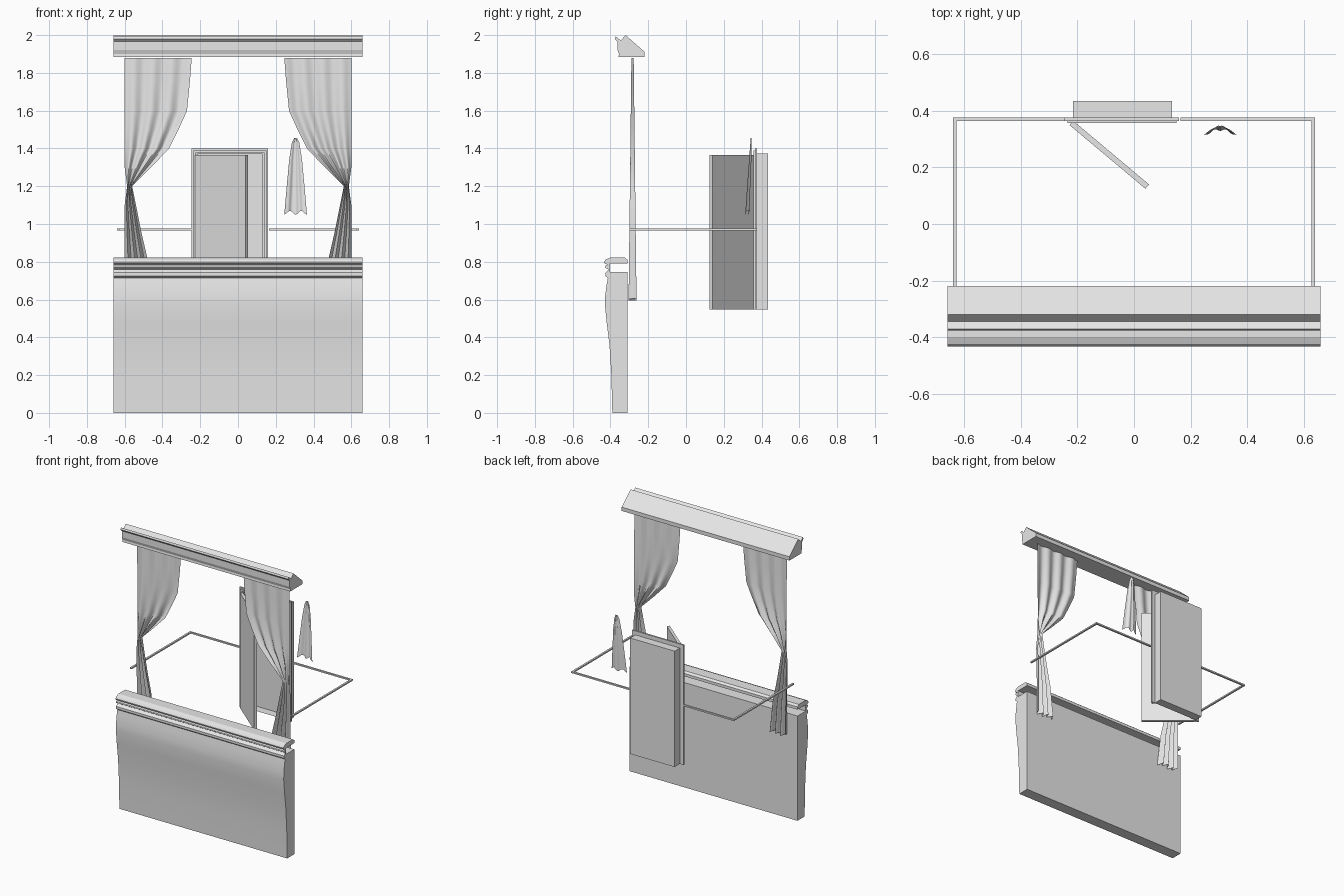
import bpy, bmesh, math
from mathutils import Matrix, Vector

cube = bpy.data.objects.get("Cube")
if cube:
    bpy.data.objects.remove(cube, do_unlink=True)

grey = bpy.data.materials.new("plain_grey")
grey.use_nodes = True
grey.diffuse_color = (0.8, 0.8, 0.8, 1)
grey.node_tree.nodes["Principled BSDF"].inputs["Base Color"].default_value = (0.8, 0.8, 0.8, 1)


def finish(name, bm, smooth=None):
    mesh = bpy.data.meshes.new(name)
    bm.to_mesh(mesh)
    bm.free()
    mesh.materials.append(grey)
    obj = bpy.data.objects.new(name, mesh)
    bpy.context.collection.objects.link(obj)
    if smooth:
        bpy.ops.object.select_all(action='DESELECT')
        obj.select_set(True)
        bpy.context.view_layer.objects.active = obj
        bpy.ops.object.shade_smooth_by_angle(angle=math.radians(smooth))
    return obj


def add_box(bm, lo, hi):
    lo, hi = Vector(lo), Vector(hi)
    m = Matrix.Translation((lo + hi) / 2) @ Matrix.Diagonal((*(hi - lo), 1))
    return bmesh.ops.create_cube(bm, size=1, matrix=m)["verts"]


def extrude_profile(name, profile, half, smooth=None):
    """Closed (y, z) profile swept along x."""
    bm = bmesh.new()
    face = bm.faces.new([bm.verts.new((-half, y, z)) for y, z in profile])
    ext = bmesh.ops.extrude_face_region(bm, geom=[face], use_keep_orig=True)
    new = [v for v in ext["geom"] if isinstance(v, bmesh.types.BMVert)]
    bmesh.ops.translate(bm, verts=new, vec=(2 * half, 0, 0))
    bmesh.ops.recalc_face_normals(bm, faces=bm.faces)
    return finish(name, bm, smooth)


def cloth(name, rows, cols, point, smooth=60):
    """Open sheet; point(u, row) gives each position."""
    bm = bmesh.new()
    grid = [[bm.verts.new(point(c / cols, r)) for c in range(cols + 1)] for r in rows]
    for a, b in zip(grid, grid[1:]):
        for c in range(cols):
            bm.faces.new((a[c], b[c], b[c + 1], a[c + 1]))
    return finish(name, bm, smooth)


# Counter wall with a gently bulging front
HALF = 0.66
extrude_profile("counter_wall", [
    (-0.31, 0), (-0.39, 0), (-0.395, 0.2), (-0.405, 0.36), (-0.42, 0.48),
    (-0.429, 0.57), (-0.428, 0.62), (-0.42, 0.68), (-0.408, 0.745), (-0.31, 0.745)], HALF, 25)

# Sill with its stepped front moulding
extrude_profile("counter_sill", [
    (-0.31, 0.79), (-0.31, 0.81), (-0.325, 0.822), (-0.40, 0.822), (-0.425, 0.812),
    (-0.433, 0.80), (-0.43, 0.79), (-0.415, 0.785), (-0.428, 0.778), (-0.43, 0.77),
    (-0.41, 0.758), (-0.427, 0.742), (-0.427, 0.725), (-0.412, 0.713),
    (-0.402, 0.713), (-0.402, 0.79)], HALF)

# Cornice
extrude_profile("cornice", [
    (-0.22, 1.885), (-0.22, 1.912), (-0.32, 2.0), (-0.345, 1.972), (-0.372, 1.993),
    (-0.377, 1.98), (-0.362, 1.965), (-0.362, 1.92), (-0.355, 1.9), (-0.357, 1.885)], HALF)

# Tied curtains: inner edge x by height, pinched at the tie
EDGE = [(1.88, 0.245), (1.75, 0.255), (1.6, 0.27), (1.5, 0.315), (1.4, 0.365),
        (1.3, 0.46), (1.2, 0.56), (1.1, 0.54), (0.95, 0.51), (0.82, 0.48), (0.6, 0.455)]


def make_curtain(name, side):
    def point(u, row):
        z, inner = row
        outer = 0.587 if z == 1.2 else 0.6
        depth = 0.006 + 0.015 * (1.88 - z) / 1.28
        fold = depth * math.cos(u * math.tau * 3.5)
        drop = 0.006 * math.cos(u * 9) if z == 0.6 else 0
        return side * (outer + (inner - outer) * u), -0.283 + fold, z + drop
    cloth(name, EDGE, 28, point)


make_curtain("left_curtain", 1)
make_curtain("right_curtain", -1)

# Small hanging cloth, arched and leaning back
HANG = [(1.455, 0.008), (1.43, 0.02), (1.34, 0.034), (1.2, 0.047), (1.06, 0.06)]


def hang_point(u, row):
    z, half = row
    s = 2 * u - 1
    y = 0.343 - 0.07 * (1.455 - z) + half * (0.3 - 0.4 * s * s + 0.07 * math.cos(u * math.tau * 3))
    drop = -0.01 * math.cos(u * math.tau * 2) if z == 1.06 else 0
    return 0.305 + half * s, y, z + drop


cloth("hanging_cloth", HANG, 18, hang_point)

# Thin rail around the sides and back, broken at the doorway
bm = bmesh.new()
for s in (-1, 1):
    x0, x1 = sorted((s * 0.627, s * 0.64))
    add_box(bm, (x0, -0.3, 0.966), (x1, 0.377, 0.976))
for a, b in ((-0.627, -0.245), (0.165, 0.627)):
    add_box(bm, (a, 0.364, 0.966), (b, 0.377, 0.976))
finish("rail", bm)

# Door frame: wide flat trim and a narrower raised trim
bm = bmesh.new()
for x0, x1, top, y0, y1, w in ((-0.245, 0.16, 1.4, 0.365, 0.377, 0.03),
                              (-0.235, 0.15, 1.39, 0.357, 0.365, 0.012)):
    add_box(bm, (x0, y0, 0.548), (x0 + w, y1, top))
    add_box(bm, (x1 - w, y0, 0.548), (x1, y1, top))
    add_box(bm, (x0 + w, y0, top - w), (x1 - w, y1, top))
finish("door_frame", bm)

# Recess behind the doorway, open towards the front
bm = bmesh.new()
add_box(bm, (-0.215, 0.375, 0.548), (0.135, 0.435, 1.372))
front = min(bm.faces, key=lambda f: f.calc_center_median().y)
bmesh.ops.delete(bm, geom=[front], context='FACES_ONLY')
finish("door_recess", bm)

# Open door, hinged on the frame's right side
bm = bmesh.new()
add_box(bm, (0, -0.02, 0.548), (0.35, 0, 1.366))
door = finish("door", bm)
door.location = (-0.215, 0.365, 0)
door.rotation_euler.z = math.radians(-40)
